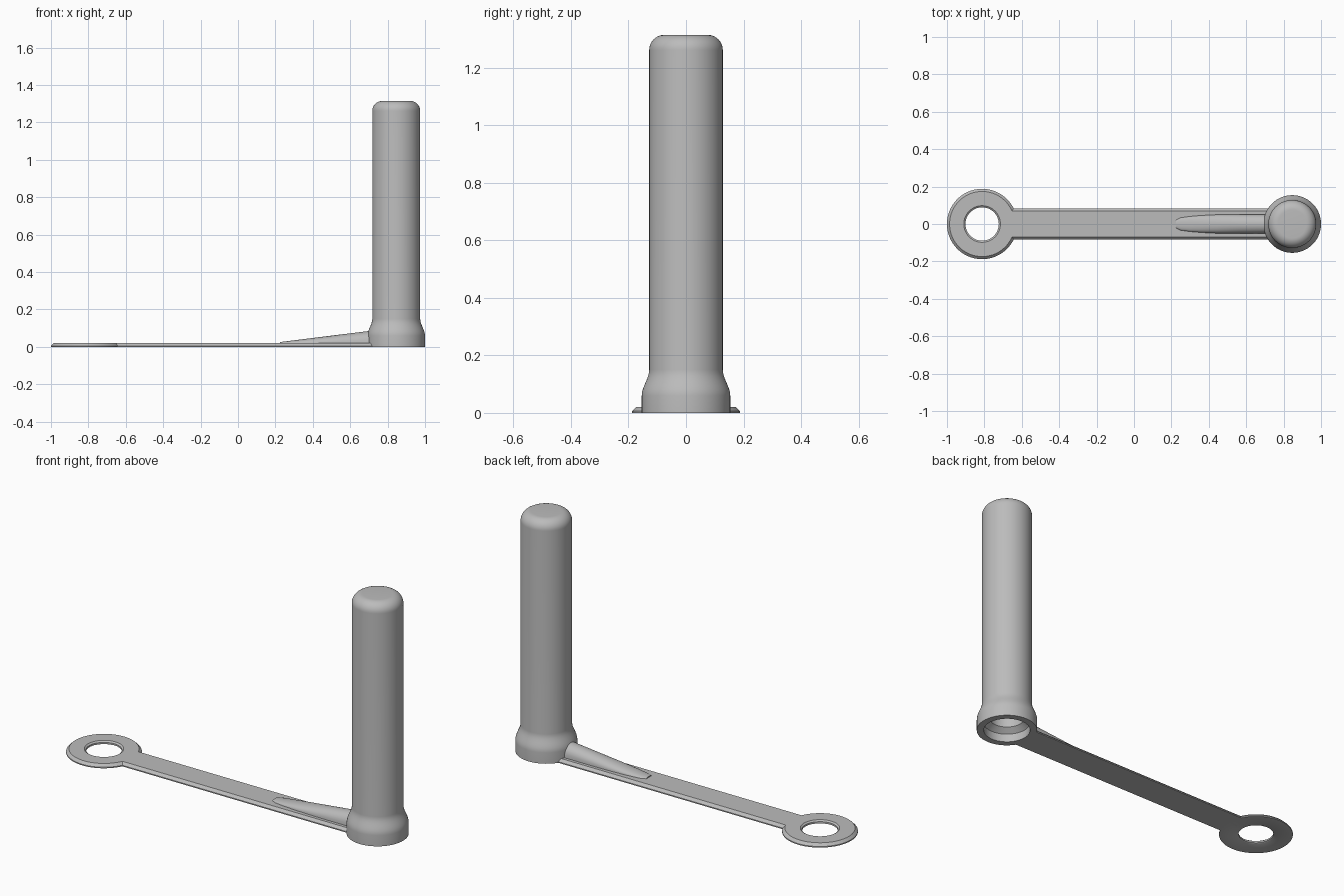
import bpy, bmesh, math

cube = bpy.data.objects.get("Cube")
if cube:
    bpy.data.objects.remove(cube, do_unlink=True)

grey = bpy.data.materials.new("plain grey")
grey.use_nodes = True
colour = (0.5, 0.5, 0.5, 1)
grey.diffuse_color = colour
grey.node_tree.nodes["Principled BSDF"].inputs["Base Color"].default_value = colour


def finish(name, bm, angle=30):
    bmesh.ops.remove_doubles(bm, verts=bm.verts, dist=1e-5)
    bmesh.ops.recalc_face_normals(bm, faces=bm.faces)
    mesh = bpy.data.meshes.new(name)
    bm.to_mesh(mesh)
    bm.free()
    mesh.materials.append(grey)
    obj = bpy.data.objects.new(name, mesh)
    bpy.context.collection.objects.link(obj)
    bpy.ops.object.select_all(action="DESELECT")
    obj.select_set(True)
    bpy.context.view_layer.objects.active = obj
    bpy.ops.object.shade_smooth_by_angle(angle=math.radians(angle))
    return obj


def lathe(name, x, profile, closed=False, steps=96):
    """Spin an (r, z) profile around the vertical axis at x."""
    bm = bmesh.new()
    verts = [bm.verts.new((x + r, 0, z)) for r, z in profile]
    edges = [bm.edges.new(pair) for pair in zip(verts, verts[1:])]
    if closed:
        edges.append(bm.edges.new((verts[-1], verts[0])))
    bmesh.ops.spin(bm, geom=verts + edges, cent=(x, 0, 0), axis=(0, 0, 1),
                   angle=math.tau, steps=steps)
    return finish(name, bm)


def loft(name, sections):
    """Skin closed cross-sections of equal point count and cap the ends."""
    bm = bmesh.new()
    rows = [[bm.verts.new(p) for p in s] for s in sections]
    n = len(rows[0])
    for a, b in zip(rows, rows[1:]):
        for i in range(n):
            j = (i + 1) % n
            bm.faces.new((a[i], a[j], b[j], b[i]))
    bm.faces.new(rows[0])
    bm.faces.new(rows[-1])
    return finish(name, bm)


CAP_X, RING_X, TOP = 0.846, -0.812, 1.315

# Hollow cap: flared foot, straight wall, rounded crown, stepped bore
profile = [(0.118, 0), (0.154, 0), (0.154, 0.06)]
for i in range(1, 9):
    t = i / 8
    profile.append((0.154 - 0.026 * (3 * t * t - 2 * t ** 3), 0.06 + 0.09 * t))
for i in range(11):
    a = math.pi / 2 * i / 10
    profile.append((0.075 + 0.053 * math.cos(a), TOP - 0.053 + 0.053 * math.sin(a)))
profile += [(0, TOP), (0, 1.27), (0.07, 1.27), (0.088, 1.24),
            (0.088, 0.07), (0.118, 0.045), (0.118, 0)]
lathe("cap", CAP_X, profile)

# Retaining ring with chamfered rims
lathe("ring", RING_X, [(0.096, 0), (0.188, 0), (0.188, 0.006), (0.174, 0.02),
                       (0.098, 0.02), (0.089, 0.013), (0.089, 0.004)], closed=True)

# Flat strap with chamfered long edges
half = [(0.083, 0), (0.083, 0.006), (0.069, 0.02)]
section = half + [(-y, z) for y, z in reversed(half)]
loft("strap", [[(x, y, z) for y, z in section] for x in (-0.68, 0.722)])

# Rounded stiffening rib that rises towards the cap
rib = []
for x, width in ((0.225, 0.022), (0.25, 0.034), (0.3, 0.041), (0.36, 0.046),
                 (0.44, 0.05), (0.56, 0.052), (0.724, 0.052)):
    height = 0.008 + 0.062 * (x - 0.225) / 0.5
    arc = [math.pi * i / 16 for i in range(17)]
    rib.append([(x, width * math.cos(a), 0.018 + height * max(math.sin(a), 0) ** 0.8)
                for a in arc])
loft("rib", rib)
